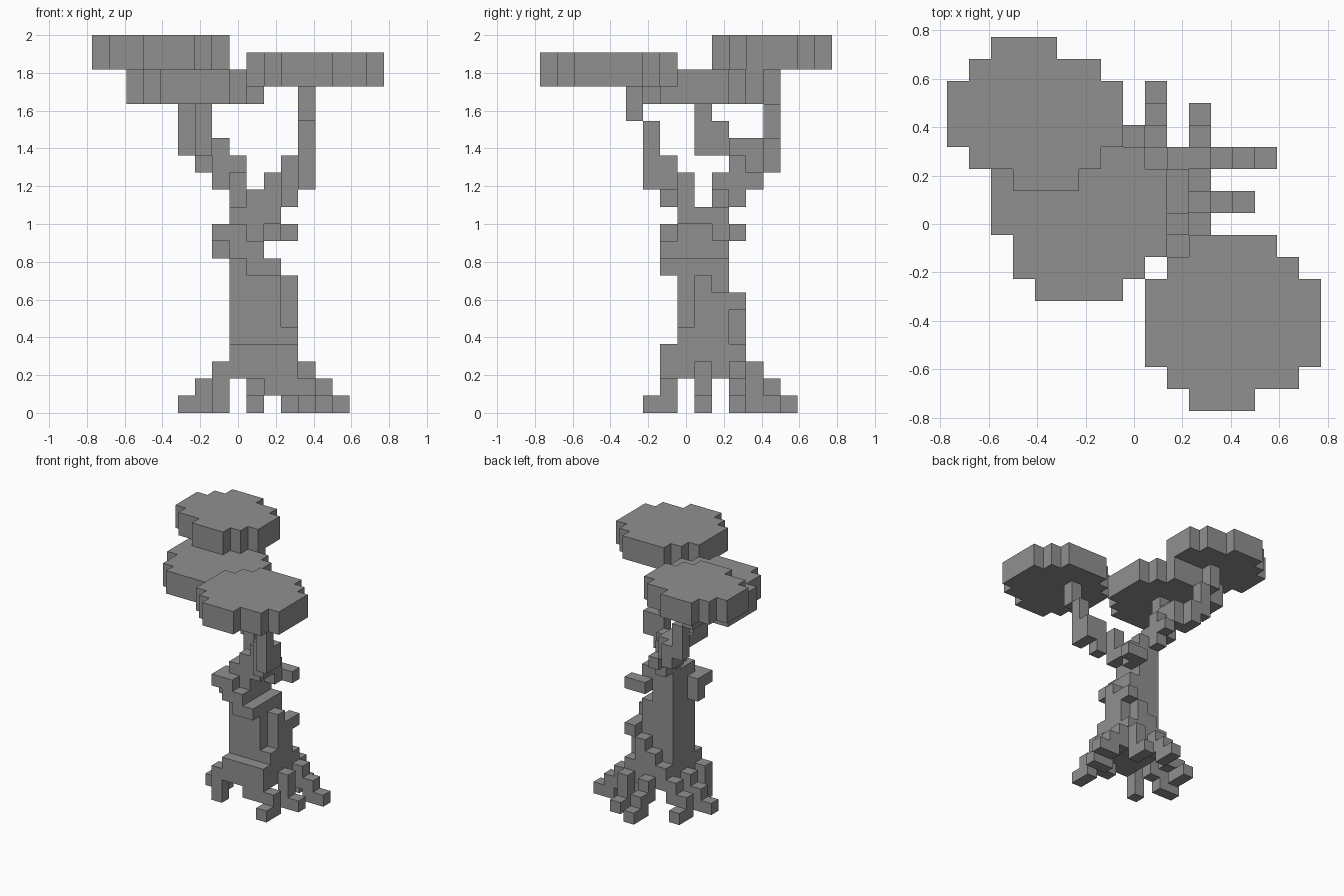
import bpy
import bmesh
from mathutils import Vector

default = bpy.data.objects.get("Cube")
if default:
    bpy.data.objects.remove(default, do_unlink=True)

UNIT = 2 / 22                            # edge length of one block
ORIGIN = Vector((-8.5, -8.5, 0))         # grid corner, in blocks

grey = bpy.data.materials.new("plain grey")
grey.use_nodes = True
grey.diffuse_color = (0.28, 0.28, 0.28, 1)
grey.node_tree.nodes["Principled BSDF"].inputs["Base Color"].default_value = grey.diffuse_color

DIRECTIONS = [Vector(d) for d in ((1, 0, 0), (-1, 0, 0), (0, 1, 0),
                                  (0, -1, 0), (0, 0, 1), (0, 0, -1))]


def span(first, last):
    return range(first, last + 1)


def block(xs, ys, zs):
    """Cells of a solid box given inclusive (first, last) pairs."""
    return {(x, y, z) for x in span(*xs) for y in span(*ys) for z in span(*zs)}


def columns(stacks):
    """Cells of upright stacks (x, y, lowest, highest)."""
    return {(x, y, z) for x, y, low, high in stacks for z in span(low, high)}


def disc(first_row, rows, levels):
    """Cells of a flat stepped disc, one (first, last) x pair per row."""
    cells = set()
    for step, row in enumerate(rows):
        y = first_row + step
        cells |= block(row, (y, y), levels)
    return cells


def build(name, cells):
    """Skin the outside of a set of cells with flat faces."""
    bm = bmesh.new()
    corners = {}

    def corner(point):
        key = tuple(round(c) for c in point)
        if key not in corners:
            corners[key] = bm.verts.new((Vector(key) + ORIGIN) * UNIT)
        return corners[key]

    half = Vector((0.5, 0.5, 0.5))
    for cell in sorted(cells):
        middle = Vector(cell) + half
        for normal in DIRECTIONS:
            if tuple(round(c) for c in Vector(cell) + normal) in cells:
                continue
            side = Vector((normal.y, normal.z, normal.x))
            up = normal.cross(side)
            face = [middle + (normal + a * side + b * up) / 2
                    for a, b in ((-1, -1), (1, -1), (1, 1), (-1, 1))]
            bm.faces.new([corner(p) for p in face])
    bmesh.ops.dissolve_limit(bm, angle_limit=0.01, verts=bm.verts, edges=bm.edges)
    mesh = bpy.data.meshes.new(name)
    bm.to_mesh(mesh)
    bm.free()
    mesh.materials.append(grey)
    bpy.context.collection.objects.link(bpy.data.objects.new(name, mesh))


# Canopies
build("back_canopy", disc(10, [(3, 5), (1, 6), (0, 7), (0, 7), (0, 7), (1, 6), (2, 4)], (20, 21)))
build("middle_canopy", disc(5, [(4, 7), (3, 8), (3, 9), (2, 9), (2, 9), (2, 9), (2, 8), (4, 7)], (18, 19)))
build("front_canopy", disc(0, [(11, 13), (10, 15), (9, 16), (9, 16), (9, 16), (9, 16), (10, 15), (11, 14)], (19, 20)))

# Trunk: wide foot, slim middle, neck
trunk = block((8, 11), (8, 11), (2, 3)) | block((8, 11), (7, 7), (2, 3))
trunk |= block((8, 11), (8, 10), (4, 4)) | block((9, 10), (11, 11), (4, 4))
trunk |= block((8, 10), (8, 10), (5, 8)) | block((9, 10), (7, 7), (8, 8))
trunk |= block((8, 9), (8, 10), (9, 10)) | block((8, 9), (7, 7), (9, 9))
trunk |= block((8, 10), (8, 10), (11, 11))
# Small burrs and knobs on the trunk
trunk |= columns([
    (11, 9, 5, 7), (11, 10, 5, 6), (11, 11, 6, 6), (10, 11, 5, 5),
    (7, 8, 9, 10), (7, 7, 10, 10), (8, 7, 10, 10),
    (10, 10, 10, 10), (10, 11, 10, 10), (11, 11, 10, 10)])
build("trunk", trunk)

# Branches climbing to the canopies
build("front_branch", columns([
    (9, 8, 12, 12), (10, 8, 12, 13), (11, 7, 12, 14), (12, 7, 13, 14),
    (12, 6, 13, 16), (12, 5, 17, 18)]))
build("back_branch", columns([
    (9, 10, 12, 12), (8, 10, 12, 13), (8, 11, 12, 14), (8, 12, 13, 13),
    (7, 11, 13, 15), (7, 12, 14, 15), (6, 12, 14, 15), (6, 13, 14, 15),
    (5, 13, 15, 17), (4, 13, 18, 19)]))
build("middle_branch", columns([
    (6, 11, 15, 15), (6, 10, 15, 16), (6, 9, 15, 17)]))

# Stepped roots spreading from the foot
roots = {
    "left_back_root": [(14, 11, 0, 0), (13, 11, 0, 1), (12, 11, 1, 2)],
    "left_front_root": [(13, 9, 0, 0), (12, 9, 0, 2)],
    "back_root": [(9, 14, 0, 0), (9, 13, 0, 1), (9, 12, 1, 2)],
    "back_left_root": [(11, 13, 0, 0), (11, 12, 0, 2)],
    "right_root": [(5, 9, 0, 0), (6, 9, 0, 1), (7, 9, 1, 2)],
    "right_back_root": [(6, 12, 0, 0), (6, 11, 0, 1), (7, 11, 1, 2)],
    "front_right_root": [(7, 7, 0, 2)],
    "front_left_root": [(12, 6, 0, 0), (12, 7, 0, 1), (11, 7, 1, 1), (10, 7, 1, 1)],
}
for name, stacks in roots.items():
    build(name, columns(stacks))
